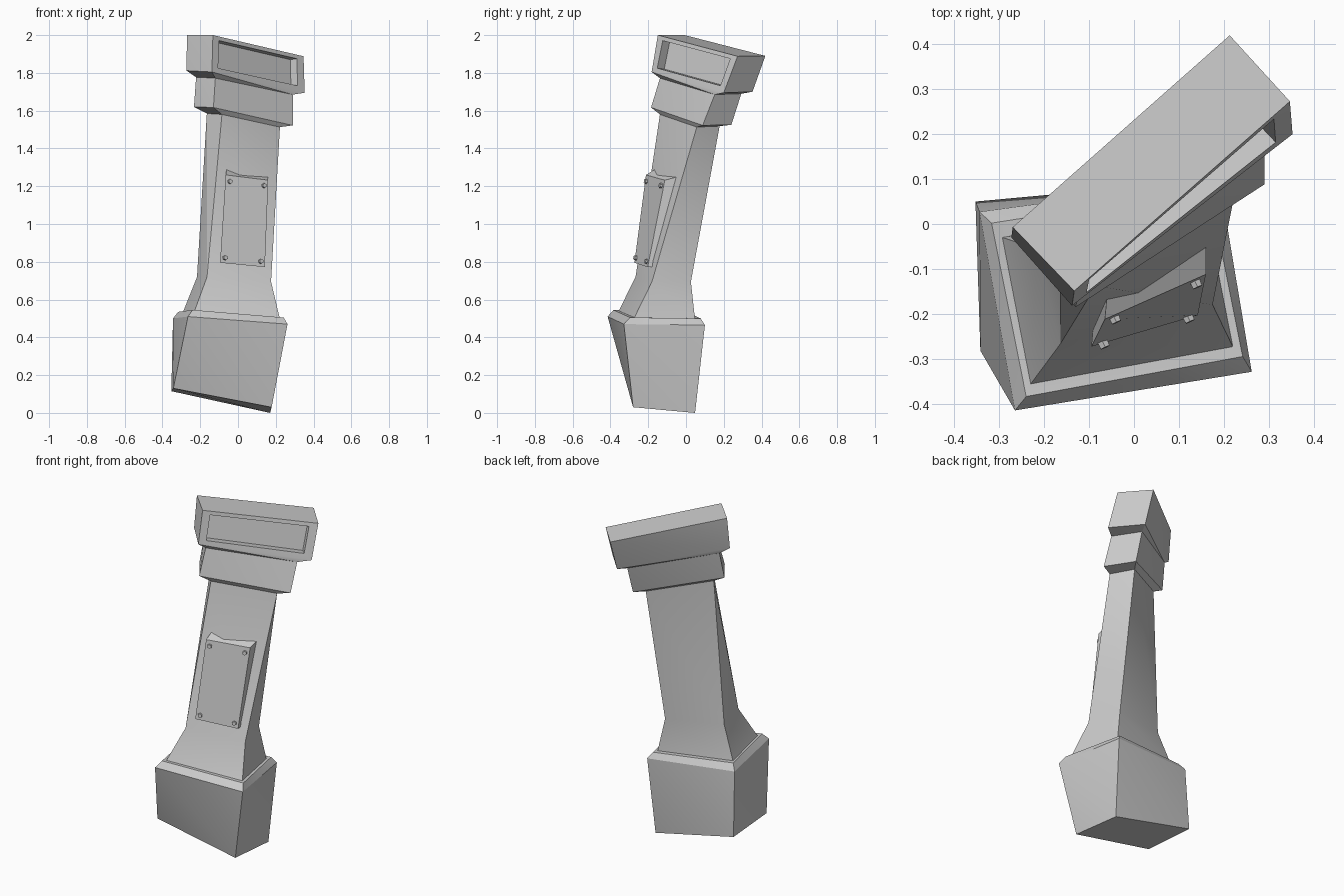
import bpy, bmesh
from mathutils import Vector

if "Cube" in bpy.data.objects:
    bpy.data.objects.remove(bpy.data.objects["Cube"])

# Cross-sections, corner order: back left, front left, front right, back right
foot = [(-.353, .05, .115), (-.342, -.282, .13), (.178, -.28, .03), (.17, .048, 0)]
base_edge = [(-.344, .027, .50), (-.265, -.415, .51), (.262, -.329, .47), (.19, .10, .465)]
base_rim = [(-.317, .002, .535), (-.24, -.384, .545), (.242, -.295, .505), (.167, .078, .50)]
shaft_foot = [(-.293, -.03, .53), (-.23, -.356, .54), (.22, -.273, .505), (.157, .047, .50)]
waist = [(-.217, -.055, .72), (-.164, -.267, .72), (.175, -.18, .695), (.122, .026, .695)]
shaft_top = [(-.165, -.03, 1.585), (-.085, -.138, 1.58), (.222, .057, 1.513), (.145, .178, 1.518)]
collar_low = [(-.233, -.035, 1.62), (-.13, -.185, 1.617), (.29, .088, 1.522), (.187, .24, 1.525)]
collar_top = [(-.222, -.003, 1.777), (-.12, -.138, 1.772), (.29, .152, 1.685), (.188, .293, 1.69)]
cap_low = [(-.273, -.03, 1.812), (-.138, -.182, 1.805), (.353, .2, 1.695), (.215, .352, 1.70)]
cap_top = [(-.27, -.007, 2.0), (-.133, -.149, 2.0), (.347, .273, 1.888), (.213, .42, 1.89)]


def finish(name, bm, recalc=True):
    if recalc:
        bmesh.ops.recalc_face_normals(bm, faces=bm.faces)
    me = bpy.data.meshes.new(name)
    bm.to_mesh(me)
    bm.free()
    ob = bpy.data.objects.new(name, me)
    bpy.context.collection.objects.link(ob)
    return ob


def bilinear(quad, u, v):
    """Point in a quad given as top left, top right, bottom right, bottom left."""
    tl, tr, br, bl = [Vector(p) for p in quad]
    return tl.lerp(tr, u).lerp(bl.lerp(br, u), v)


def loft(name, levels, bottom=False, top=False, recess=False):
    """Twisted four-sided loft; each side is split along the same diagonal."""
    bm = bmesh.new()
    rings = [[bm.verts.new(p) for p in lv] for lv in levels]
    for k, (lo, hi) in enumerate(zip(rings, rings[1:])):
        for j in range(4):
            n = (j + 1) % 4
            if recess and k == len(rings) - 2 and j == 1:
                outer = [hi[1], hi[2], lo[2], lo[1]]
                quad = [v.co.copy() for v in outer]
                uv = [(.07, .11), (.925, .11), (.925, .85), (.065, .86)]
                rim = [bilinear(quad, *p) for p in uv]
                push = Vector((-.035, .037, -.005))
                a = [bm.verts.new(p) for p in rim]
                b = [bm.verts.new(p + push) for p in rim]
                for r, s in ((outer, a), (a, b)):
                    for i in range(4):
                        m = (i + 1) % 4
                        bm.faces.new((r[m], r[i], s[i], s[m]))
                bm.faces.new(b[::-1])
            else:
                bm.faces.new((lo[j], lo[n], hi[j]))
                bm.faces.new((lo[n], hi[n], hi[j]))
    if bottom:
        bm.faces.new(rings[0][::-1])
    if top:
        bm.faces.new(rings[-1])
    return finish(name, bm, recalc=False)


# Pillar body, stacked parts sharing their joining rings
parts = [
    loft("base", [foot, base_edge, base_rim, shaft_foot], bottom=True),
    loft("shaft", [shaft_foot, waist, shaft_top]),
    loft("collar", [shaft_top, collar_low, collar_top]),
    loft("cap", [collar_top, cap_low, cap_top], top=True, recess=True),
]

# Wedge-shaped plate on the front of the shaft
plate_front = [(-.065, -.212, 1.26), (.16, -.112, 1.232), (.142, -.203, .772), (-.095, -.273, .795)]
plate_back = [(-.06, -.16, 1.293), (.16, -.045, 1.25), (.142, -.15, .775), (-.09, -.22, .80)]
bm = bmesh.new()
f = [bm.verts.new(p) for p in plate_front]
b = [bm.verts.new(p) for p in plate_back]
bm.faces.new(f)
bm.faces.new(b[::-1])
for i in range(4):
    n = (i + 1) % 4
    bm.faces.new((f[i], f[n], b[n], b[i]))
finish("plate", bm)

# Hexagonal bolt heads in the plate corners
p = [Vector(c) for c in plate_front]
normal = (p[3] - p[0]).cross(p[1] - p[0]).normalized()
if normal.y > 0:
    normal = -normal
turn = normal.to_track_quat('Z', 'Y').to_matrix().to_4x4()
bm = bmesh.new()
for u in (.1, .9):
    for v in (.07, .94):
        m = turn.copy()
        m.translation = bilinear(plate_front, u, v) + normal * .003
        bmesh.ops.create_cone(bm, cap_ends=True, segments=6, radius1=.014,
                              radius2=.012, depth=.022, matrix=m)
finish("plate_bolts", bm)

# Soft shading across the twisted sides only
for ob in parts:
    bpy.ops.object.select_all(action='DESELECT')
    ob.select_set(True)
    bpy.context.view_layer.objects.active = ob
    bpy.ops.object.shade_smooth_by_angle(angle=.4)
